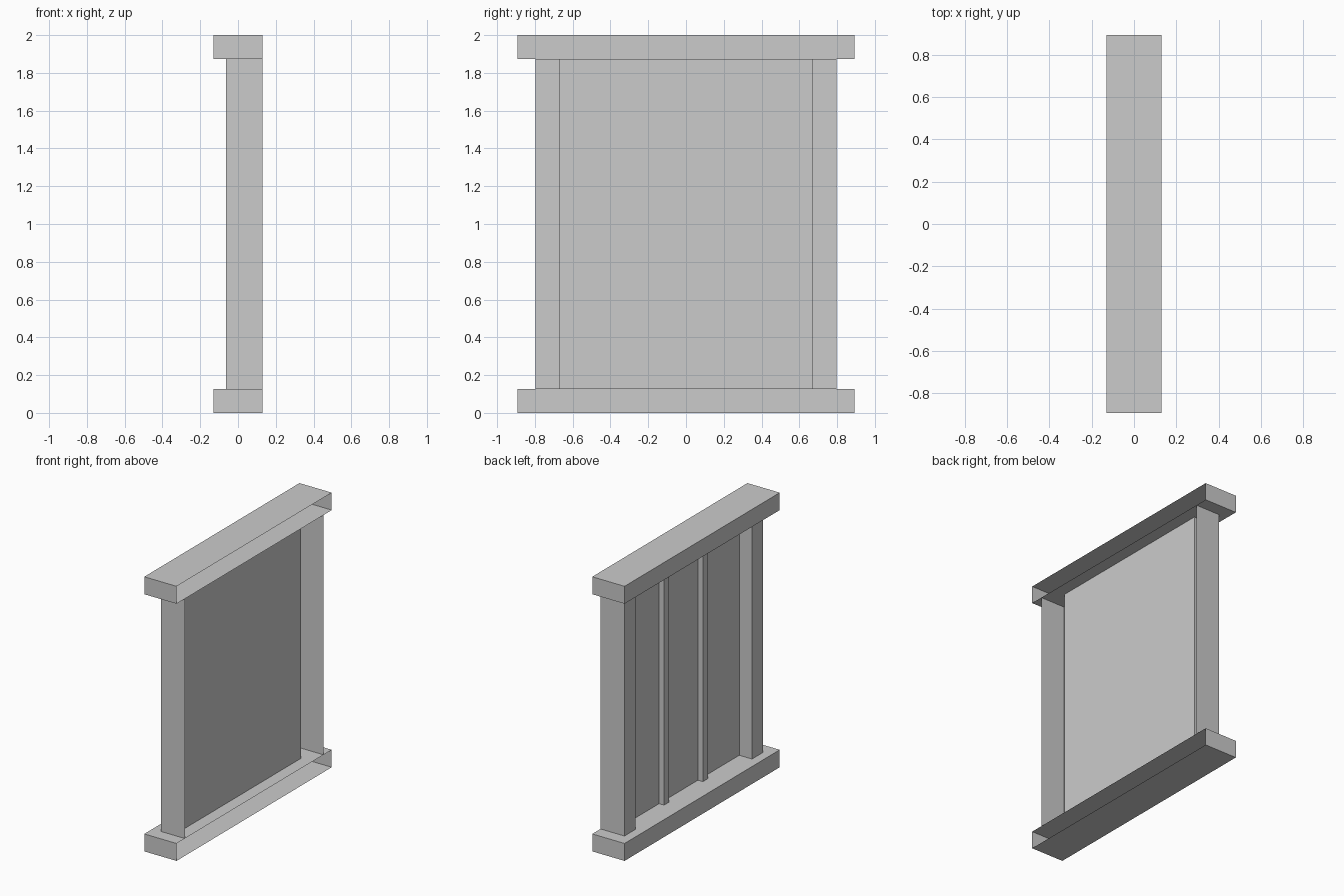
import bpy, bmesh

cube = bpy.data.objects.get("Cube")
if cube:
    bpy.data.objects.remove(cube, do_unlink=True)

# Main dimensions
OPEN_X = 0.13          # open side of every hollow part
BEAM_Y, BEAM_H, TOP = 0.893, 0.127, 2.0
POST_X, POST_OUT, POST_IN = -0.063, 0.798, 0.67
PANEL_X, BATTEN_X = 0.04, 0.0

grey = bpy.data.materials.new("plain_grey")
grey.use_nodes = True
colour = (0.6, 0.6, 0.6, 1)
grey.diffuse_color = colour
grey.node_tree.nodes["Principled BSDF"].inputs["Base Color"].default_value = colour


def finish(name, bm):
    mesh = bpy.data.meshes.new(name)
    bm.to_mesh(mesh)
    bm.free()
    mesh.materials.append(grey)
    obj = bpy.data.objects.new(name, mesh)
    bpy.context.collection.objects.link(obj)
    return obj


def hollow_beam(name, z0, z1):
    """Box whose +x side is left open."""
    bm = bmesh.new()
    bmesh.ops.create_cube(bm, size=1)
    bmesh.ops.scale(bm, vec=(2 * OPEN_X, 2 * BEAM_Y, z1 - z0), verts=bm.verts)
    bmesh.ops.translate(bm, vec=(0, 0, (z0 + z1) / 2), verts=bm.verts)
    bm.normal_update()
    side = [f for f in bm.faces if f.normal.x > 0.9]
    bmesh.ops.delete(bm, geom=side, context='FACES_ONLY')
    return finish(name, bm)


def upright(name, outline):
    """Extrude an open plan outline between the two beams."""
    bm = bmesh.new()
    low = [bm.verts.new((x, y, BEAM_H)) for x, y in outline]
    high = [bm.verts.new((x, y, TOP - BEAM_H)) for x, y in outline]
    for i in range(len(outline) - 1):
        bm.faces.new((low[i], high[i], high[i + 1], low[i + 1]))
    # Wind the walls so they face away from the open side
    bm.normal_update()
    walls = [f for f in bm.faces if abs(f.normal.x) > 0.9]
    if walls[0].normal.x > 0:
        bmesh.ops.reverse_faces(bm, faces=bm.faces[:])
    return finish(name, bm)


# Sill and header
hollow_beam("bottom_beam", 0, BEAM_H)
hollow_beam("top_beam", TOP - BEAM_H, TOP)

# End posts, a channel with a short inner wall
for s, label in ((-1, "front"), (1, "back")):
    upright(label + "_post", [(OPEN_X, s * POST_OUT), (POST_X, s * POST_OUT),
                              (POST_X, s * POST_IN), (PANEL_X, s * POST_IN)])

# Thin panel between the posts
upright("panel", [(PANEL_X, -POST_IN), (PANEL_X, POST_IN)])

# Two battens dividing the panel into thirds
for s, label in ((-1, "front"), (1, "back")):
    mid, half = s * POST_IN / 3, 0.029
    upright(label + "_batten", [(PANEL_X, mid - half), (BATTEN_X, mid - half),
                                (BATTEN_X, mid + half), (PANEL_X, mid + half)])
